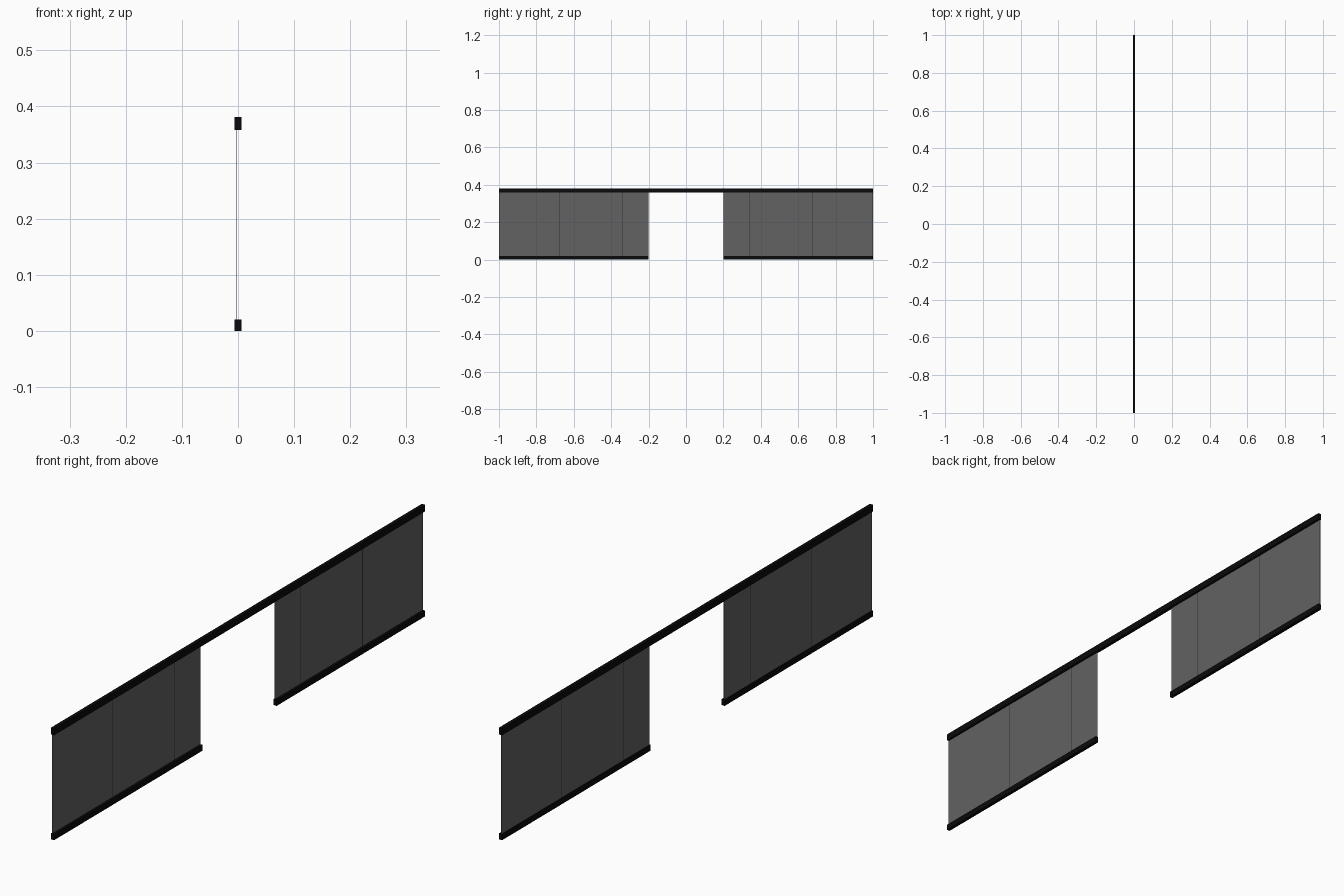
import bpy

if "Cube" in bpy.data.objects:
    bpy.data.objects.remove(bpy.data.objects["Cube"])


def material(name, color):
    m = bpy.data.materials.new(name)
    m.diffuse_color = color
    m.use_nodes = True
    m.node_tree.nodes["Principled BSDF"].inputs["Base Color"].default_value = m.diffuse_color
    return m


black = material("black_metal", (0.003, 0.003, 0.0035, 1))
seal = material("dark_seal", (0.03, 0.03, 0.03, 1))
glass = material("tinted_glass", (0.122, 0.122, 0.122, 1))


def box(name, x, y, z, mat):
    """Box from (min, max) ranges on each axis."""
    bpy.ops.mesh.primitive_cube_add(size=1, location=[(a + b) / 2 for a, b in (x, y, z)])
    ob = bpy.context.object
    ob.name = name
    ob.scale = [b - a for a, b in (x, y, z)]
    bpy.ops.object.transform_apply(location=False, rotation=False, scale=True)
    ob.data.materials.append(mat)
    return ob


RAIL_X = (-0.006, 0.006)
GLASS_X = (-0.003, -0.0018)
PANE_Z = (0.02, 0.358)
SEAMS = (0.2, 0.341, 0.674, 1.0)
GAP = 0.003

# Continuous top rail
box("top_rail", RAIL_X, (-1, 1), (0.358, 0.381), black)

# Bottom rails, glass panes and the dark joints between them, on both sides of the opening
for side, s in (("front", -1), ("back", 1)):
    box(f"{side}_bottom_rail", RAIL_X, sorted((s * 0.2, s)), (0, 0.02), black)
    for i, (a, b) in enumerate(zip(SEAMS, SEAMS[1:])):
        a += GAP / 2 if i > 0 else 0
        b -= GAP / 2 if i < 2 else 0
        box(f"{side}_glass_pane_{i + 1}", GLASS_X, sorted((s * a, s * b)), PANE_Z, glass)
    for i, y in enumerate(SEAMS[1:-1]):
        box(f"{side}_joint_{i + 1}", GLASS_X, (s * y - GAP / 2, s * y + GAP / 2), PANE_Z, seal)
